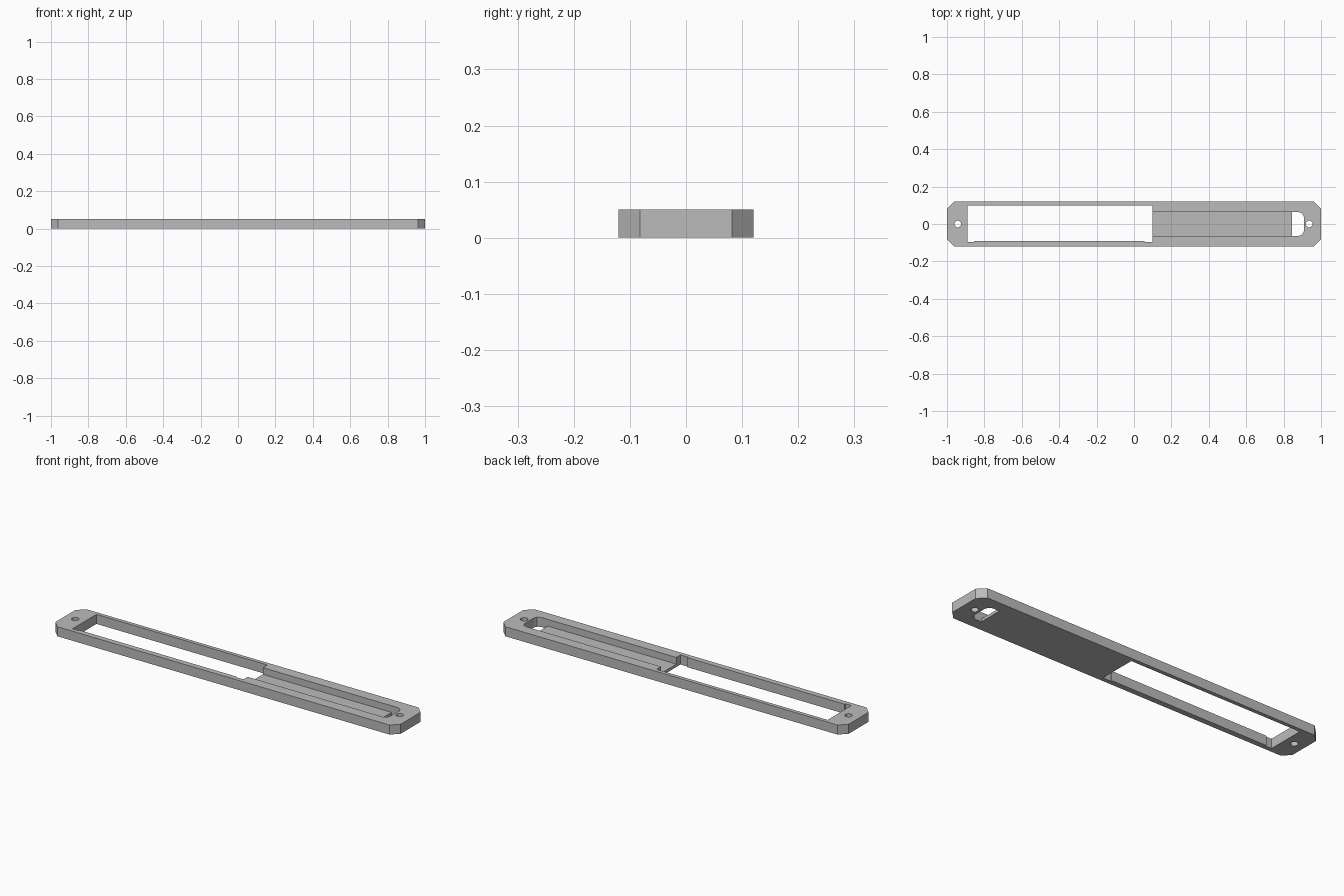
import bpy
import math

cube = bpy.data.objects.get("Cube")
if cube:
    bpy.data.objects.remove(cube, do_unlink=True)

grey = bpy.data.materials.new("plain grey")
grey.use_nodes = True
colour = (0.5, 0.5, 0.5, 1)
grey.diffuse_color = colour
grey.node_tree.nodes["Principled BSDF"].inputs["Base Color"].default_value = colour

HEIGHT = 0.05
FLOOR = 0.015


def prism(name, outline, z0, z1):
    """Extrude a counter-clockwise outline between two heights."""
    n = len(outline)
    verts = [(x, y, z) for z in (z0, z1) for x, y in outline]
    faces = [tuple(reversed(range(n))), tuple(range(n, 2 * n))]
    faces += [(i, (i + 1) % n, n + (i + 1) % n, n + i) for i in range(n)]
    mesh = bpy.data.meshes.new(name)
    mesh.from_pydata(verts, [], faces)
    mesh.materials.append(grey)
    obj = bpy.data.objects.new(name, mesh)
    bpy.context.collection.objects.link(obj)
    return obj


def circle(cx, r, n=20):
    return [(cx + r * math.cos(math.tau * i / n), r * math.sin(math.tau * i / n))
            for i in range(n)]


def cut(target, name, outline, z0=-0.1, z1=0.1):
    cutter = prism(name, outline, z0, z1)
    cutter.hide_render = True
    mod = target.modifiers.new(name, "BOOLEAN")
    mod.operation = "DIFFERENCE"
    mod.solver = "EXACT"
    mod.object = cutter
    bpy.context.view_layer.objects.active = target
    bpy.ops.object.modifier_apply(modifier=mod.name)
    bpy.data.objects.remove(cutter, do_unlink=True)


# Long plate with chamfered corners
X, Y, C = 1.0, 0.12, 0.038
plate = prism("mounting_plate", [
    (-X + C, -Y), (X - C, -Y), (X, -Y + C), (X, Y - C),
    (X - C, Y), (-X + C, Y), (-X, Y - C), (-X, -Y + C)], 0, HEIGHT)

# Open window, with a shallow pad left along the front rail
cut(plate, "window_cutter", [
    (-0.89, -0.097), (-0.855, -0.097), (-0.855, -0.091), (0.055, -0.091),
    (0.055, -0.097), (0.1, -0.097), (0.1, 0.1), (-0.89, 0.1)])


# Recessed channel and the through slot at its end
def slot(x0, x1=0.908, w=0.063, c=0.025):
    return [(x0, -w), (x1 - c, -w), (x1 - c * 0.3, -w + c * 0.3), (x1, -w + c),
            (x1, w - c), (x1 - c * 0.3, w - c * 0.3), (x1 - c, w), (x0, w)]


cut(plate, "channel_cutter", slot(0.05), FLOOR)
cut(plate, "slot_cutter", slot(0.845))

# Screw holes
for hole_x in (-0.942, 0.937):
    cut(plate, "screw_hole_cutter", circle(hole_x, 0.018))
